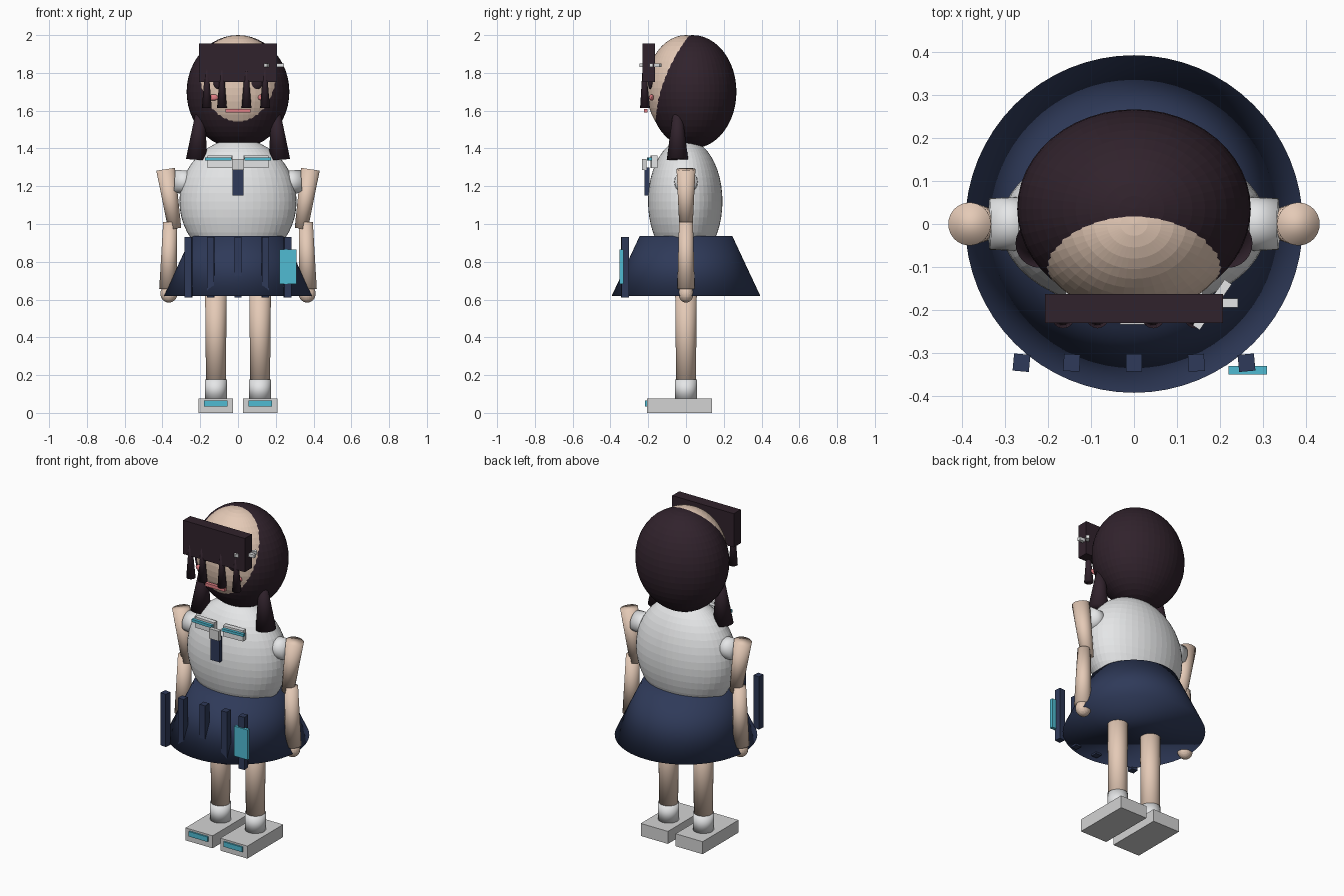
import bpy
import bmesh
from math import radians
from mathutils import Matrix, Vector

if "Cube" in bpy.data.objects:
    bpy.data.objects.remove(bpy.data.objects["Cube"])


def material(name, r, g, b):
    m = bpy.data.materials.new(name)
    m.use_nodes = True
    m.diffuse_color = (r, g, b, 1)
    m.node_tree.nodes["Principled BSDF"].inputs["Base Color"].default_value = (r, g, b, 1)
    return m


HAIR = material("dark plum hair", 0.03, 0.016, 0.025)
SKIN = material("warm skin", 0.78, 0.59, 0.47)
WHITE = material("white cloth", 0.82, 0.83, 0.84)
GREY = material("light grey", 0.65, 0.65, 0.65)
NAVY = material("navy cloth", 0.028, 0.042, 0.1)
CYAN = material("cyan trim", 0.08, 0.5, 0.65)
PINK = material("rose pink", 0.78, 0.22, 0.24)


def finish(name, bm, mat, smooth=False):
    mesh = bpy.data.meshes.new(name)
    for f in bm.faces:
        f.smooth = smooth
    bm.to_mesh(mesh)
    bm.free()
    mesh.materials.append(mat)
    obj = bpy.data.objects.new(name, mesh)
    bpy.context.collection.objects.link(obj)
    return obj


def ellipsoid(name, center, radii, mat, segments=48, rings=24):
    bm = bmesh.new()
    place = Matrix.Translation(center) @ Matrix.Diagonal((*radii, 1))
    bmesh.ops.create_uvsphere(bm, u_segments=segments, v_segments=rings, radius=1, matrix=place)
    return finish(name, bm, mat)


def box(name, center, size, mat, turn=0):
    bm = bmesh.new()
    place = (Matrix.Translation(center) @ Matrix.Rotation(radians(turn), 4, "Z")
             @ Matrix.Diagonal((*size, 1)))
    bmesh.ops.create_cube(bm, size=1, matrix=place)
    return finish(name, bm, mat)


def limb(name, start, end, r_start, r_end, mat, segments=32):
    """Tapered cylinder between two points, softly shaded across its caps."""
    bm = bmesh.new()
    a, b = Vector(start), Vector(end)
    place = Matrix.Translation((a + b) / 2) @ (b - a).to_track_quat("Z", "Y").to_matrix().to_4x4()
    bmesh.ops.create_cone(bm, cap_ends=True, segments=segments, radius1=r_start,
                          radius2=r_end, depth=(b - a).length, matrix=place)
    return finish(name, bm, mat, smooth=True)


# Head and hair
ellipsoid("head", (0, 0, 1.72), (0.2425, 0.21, 0.28), SKIN)
ellipsoid("hair_cap", (0, 0.035, 1.70), (0.272, 0.232, 0.30), HAIR)
box("fringe", (0, -0.197, 1.853), (0.414, 0.067, 0.205), HAIR)
for i, x in enumerate((-0.165, -0.085, 0.045, 0.143)):
    limb(f"fringe_strand_{i + 1}", (x, -0.217, 1.615), (x, -0.222, 1.86), 0.026, 0.006, HAIR, 16)
box("mouth", (0, -0.213, 1.60), (0.13, 0.02, 0.02), PINK)

# Crossed hair clips
box("hair_clip_straight", (0.185, -0.184, 1.84), (0.115, 0.02, 0.02), WHITE)
box("hair_clip_slanted", (0.182, -0.188, 1.84), (0.13, 0.02, 0.02), WHITE, 55)

# Torso, skirt and pleats
ellipsoid("torso", (0, -0.004, 1.12), (0.31, 0.197, 0.33), WHITE)
limb("skirt", (0, 0, 0.62), (0, 0, 0.937), 0.393, 0.245, NAVY, 64)
for i, x in enumerate((-0.262, -0.145, 0, 0.145, 0.262)):
    box(f"pleat_{i + 1}", (x, -0.323, 0.77), (0.038, 0.04, 0.32), NAVY, x * 20)
box("hip_tag", (0.265, -0.341, 0.773), (0.09, 0.02, 0.182), CYAN)

# Necktie
box("tie_knot", (0, -0.221, 1.315), (0.065, 0.025, 0.06), GREY)
box("tie", (0, -0.207, 1.225), (0.06, 0.025, 0.15), NAVY)

# Paired parts
for side, s in (("left", 1), ("right", -1)):
    limb(f"{side}_side_lock", (s * 0.219, -0.045, 1.34), (s * 0.198, -0.045, 1.62),
         0.057, 0.02, HAIR, 24)
    ellipsoid(f"{side}_eye", (s * 0.09, -0.185, 1.745), (0.04, 0.016, 0.035), HAIR, 20, 12)
    ellipsoid(f"{side}_cheek", (s * 0.13, -0.183, 1.67), (0.025, 0.012, 0.017), PINK, 20, 12)

    box(f"{side}_collar", (s * 0.095, -0.17, 1.33), (0.13, 0.03, 0.065), WHITE, s * 3)
    box(f"{side}_collar_stripe", (s * 0.104, -0.193, 1.343), (0.14, 0.018, 0.016), CYAN, s * 3)

    limb(f"{side}_sleeve", (s * 0.24, 0, 1.22), (s * 0.336, 0, 1.225), 0.064, 0.06, WHITE)
    limb(f"{side}_upper_arm", (s * 0.335, 0, 0.975), (s * 0.383, 0, 1.29), 0.035, 0.05, SKIN)
    limb(f"{side}_forearm", (s * 0.371, 0, 0.655), (s * 0.359, 0, 1.01), 0.046, 0.037, SKIN)
    ellipsoid(f"{side}_hand", (s * 0.366, 0, 0.632), (0.045, 0.04, 0.048), SKIN, 24, 16)

    limb(f"{side}_leg", (s * 0.117, 0, 0.12), (s * 0.117, 0, 0.72), 0.052, 0.058, SKIN)
    limb(f"{side}_sock", (s * 0.117, 0, 0.07), (s * 0.117, 0, 0.178), 0.058, 0.058, WHITE)
    box(f"{side}_shoe", (s * 0.117, -0.035, 0.038), (0.182, 0.344, 0.076), GREY)
    box(f"{side}_shoe_panel", (s * 0.117, -0.211, 0.05), (0.125, 0.012, 0.03), CYAN)
